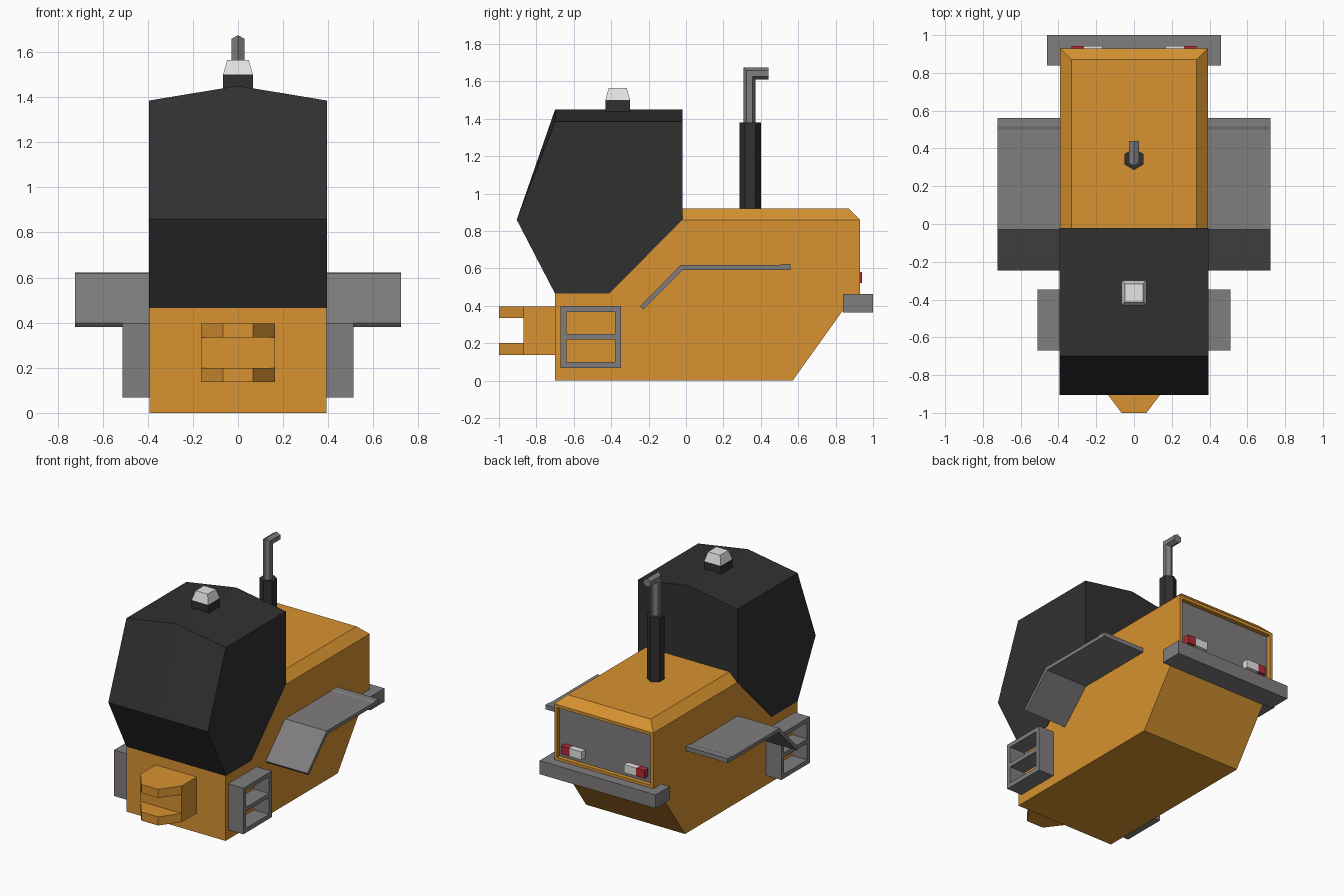
import bpy, bmesh, math
from mathutils import Vector

if "Cube" in bpy.data.objects:
    bpy.data.objects.remove(bpy.data.objects["Cube"])


def material(name, rgb):
    m = bpy.data.materials.new(name)
    m.diffuse_color = (*rgb, 1)
    m.use_nodes = True
    m.node_tree.nodes["Principled BSDF"].inputs["Base Color"].default_value = m.diffuse_color
    return m


ORANGE = material("orange paint", (0.68, 0.29, 0.03))
BLACK = material("black", (0.03, 0.03, 0.03))
GREY = material("grey metal", (0.215, 0.205, 0.205))
WHITE = material("white lens", (0.78, 0.78, 0.77))
RED = material("red lens", (0.45, 0.025, 0.035))


def finish(bm, name, *mats):
    bmesh.ops.recalc_face_normals(bm, faces=bm.faces)
    me = bpy.data.meshes.new(name)
    bm.to_mesh(me)
    bm.free()
    for m in mats:
        me.materials.append(m)
    ob = bpy.data.objects.new(name, me)
    bpy.context.collection.objects.link(ob)
    return ob


def loft(bm, rings):
    """Skin between closed rings of points, capped at both ends."""
    vs = [[bm.verts.new(p) for p in r] for r in rings]
    n = len(vs[0])
    for a, b in zip(vs, vs[1:]):
        for i in range(n):
            j = (i + 1) % n
            bm.faces.new((a[i], a[j], b[j], b[i]))
    bm.faces.new(vs[0])
    bm.faces.new(vs[-1])


def box(bm, x0, x1, y0, y1, z0, z1):
    loft(bm, [[(x0, y0, z), (x1, y0, z), (x1, y1, z), (x0, y1, z)] for z in (z0, z1)])


def side_profile(bm, pts, x0, x1):
    loft(bm, [[(x, y, z) for y, z in pts] for x in (x0, x1)])


# Body: extruded side profile, chamfered hood, recessed rear panel
bm = bmesh.new()
side_profile(bm, [(-0.70, 0), (0.57, 0), (0.835, 0.37), (0.93, 0.46), (0.93, 0.86),
                  (-0.02, 0.86), (-0.41, 0.47), (-0.70, 0.47)], -0.392, 0.392)
bmesh.ops.recalc_face_normals(bm, faces=bm.faces)
bm.normal_update()
hood = [f for f in bm.faces if f.normal.z > 0.99 and f.calc_center_median().z > 0.8]
rear = [f for f in bm.faces if f.normal.y > 0.99]
top = bmesh.ops.extrude_face_region(bm, geom=hood)["geom"]
bmesh.ops.delete(bm, geom=hood, context="FACES_ONLY")
for v in top:
    if isinstance(v, bmesh.types.BMVert):
        v.co.z = 0.92
        v.co.x = math.copysign(0.33, v.co.x)
        if v.co.y > 0.5:
            v.co.y = 0.87
bm.normal_update()
bmesh.ops.inset_region(bm, faces=rear, thickness=0.03)
floor = bmesh.ops.extrude_face_region(bm, geom=rear)["geom"]
bmesh.ops.delete(bm, geom=rear, context="FACES_ONLY")
for g in floor:
    if isinstance(g, bmesh.types.BMVert):
        g.co.y -= 0.03
    elif isinstance(g, bmesh.types.BMFace):
        g.material_index = 1
finish(bm, "body", ORANGE, GREY)

# Cab: side profile with a shallow gabled roof
bm = bmesh.new()
loft(bm, [[(x, -0.70, 0.465), (x, -0.41, 0.465), (x, -0.02, 0.86), (x, -0.02, zt),
           (x, -0.70, zt), (x, -0.905, 0.86)]
          for x, zt in ((-0.394, 1.385), (0, 1.45), (0.394, 1.385))])
finish(bm, "cab", BLACK)

# Beacon on the roof
bm = bmesh.new()
box(bm, -0.066, 0.066, -0.431, -0.299, 1.43, 1.50)
finish(bm, "beacon_base", BLACK)
bm = bmesh.new()
loft(bm, [[(sx * r, -0.365 + sy * r, z) for sx, sy in ((-1, -1), (1, -1), (1, 1), (-1, 1))]
          for r, z in ((0.066, 1.50), (0.048, 1.565))])
finish(bm, "beacon_lens", WHITE)

# Exhaust: six-sided muffler and bent pipe
hexagon = [(math.sin(k * math.pi / 3), math.cos(k * math.pi / 3)) for k in range(6)]
bm = bmesh.new()
loft(bm, [[(0.057 * a, 0.343 + 0.057 * b, z) for a, b in hexagon] for z in (0.91, 1.38)])
finish(bm, "exhaust_muffler", BLACK)
r = 0.032
bm = bmesh.new()
loft(bm, [[(r * a, 0.34 + r * b, 1.37) for a, b in hexagon],
          [(r * a, 0.34 + r * b, 1.643 - r * b) for a, b in hexagon],
          [(r * a, 0.44, 1.643 - r * b) for a, b in hexagon]])
finish(bm, "exhaust_pipe", GREY)

# Front hitch: centre block and two tapered lugs
bm = bmesh.new()
box(bm, -0.163, 0.163, -0.87, -0.69, 0.20, 0.335)
for z0, z1 in ((0.138, 0.20), (0.335, 0.397)):
    loft(bm, [[(-0.163, -0.69, z), (-0.163, -0.87, z), (-0.066, -1, z),
               (0.066, -1, z), (0.163, -0.87, z), (0.163, -0.69, z)] for z in (z0, z1)])
finish(bm, "front_hitch", ORANGE)

# Rear bumper
bm = bmesh.new()
box(bm, -0.46, 0.46, 0.84, 1.0, 0.365, 0.462)
finish(bm, "rear_bumper", GREY)

for s, side in ((-1, "left"), (1, "right")):
    # Fender plate
    bm = bmesh.new()
    side_profile(bm, [(-0.245, 0.398), (-0.028, 0.618), (0.50, 0.618), (0.515, 0.623),
                      (0.56, 0.623), (0.56, 0.592), (-0.018, 0.592), (-0.23, 0.38)],
                 s * 0.385, s * 0.722)
    finish(bm, side + "_fender", GREY)

    # Steps: open frame with two compartments
    bm = bmesh.new()
    xs = sorted((s * 0.385, s * 0.512))
    for y0, y1 in ((-0.67, -0.64), (-0.38, -0.348)):
        box(bm, *xs, y0, y1, 0.068, 0.398)
    for z0, z1 in ((0.068, 0.10), (0.22, 0.25), (0.368, 0.398)):
        box(bm, *xs, -0.64, -0.38, z0, z1)
    finish(bm, side + "_steps", GREY)

    # Rear lights
    for name, a, b, mat in (("tail_light", 0.265, 0.33, RED),
                            ("reverse_light", 0.168, 0.265, WHITE)):
        bm = bmesh.new()
        box(bm, *sorted((s * a, s * b)), 0.89, 0.942, 0.522, 0.58)
        finish(bm, side + "_" + name, mat)
